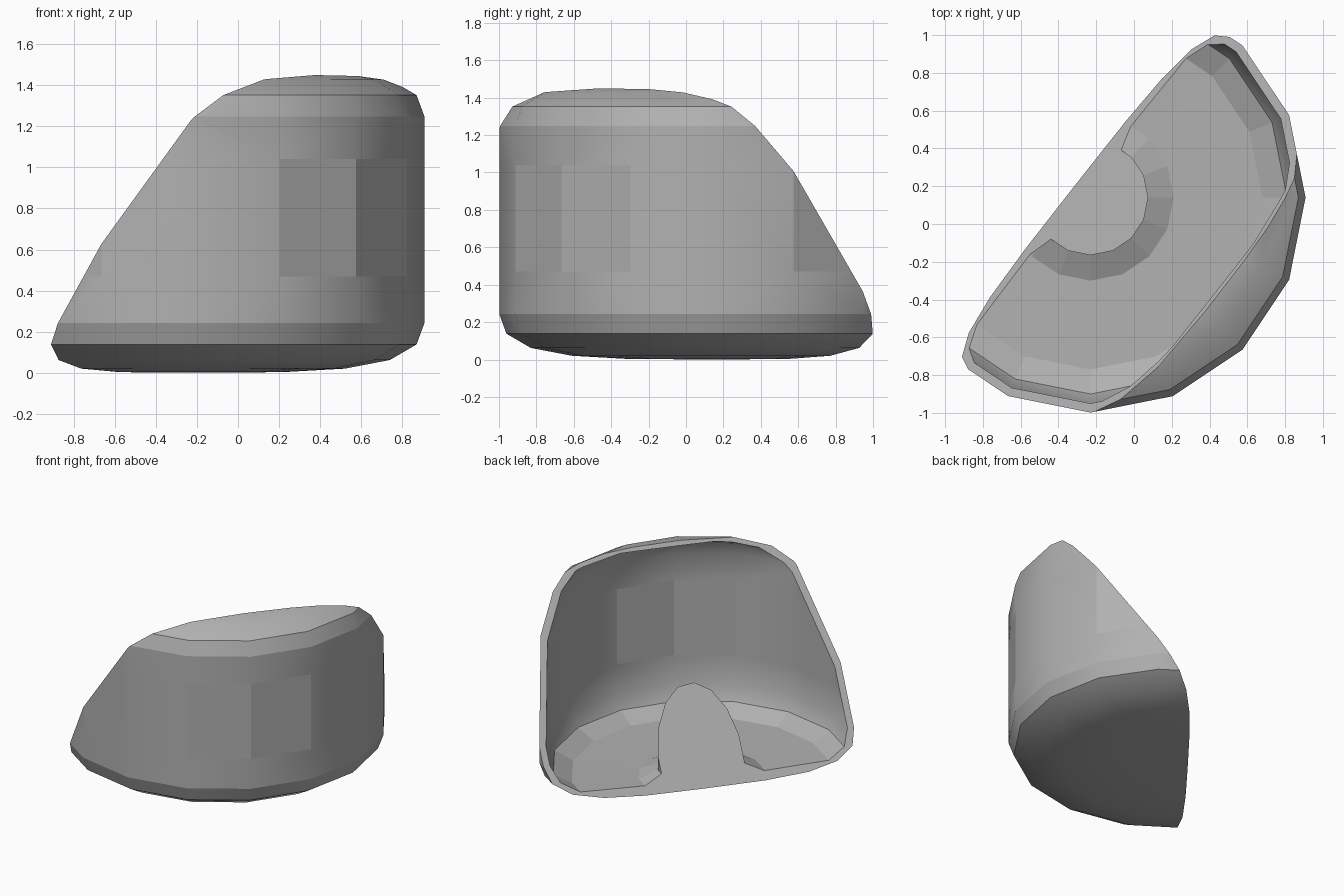
import bpy, bmesh
from math import radians, tau, atan2, degrees
from mathutils import Vector

if "Cube" in bpy.data.objects:
    bpy.data.objects.remove(bpy.data.objects["Cube"])

CENTER = Vector((-0.23, 0.14, 0))   # axis of the 16-sided drum
TOP = 1.49                          # full height before the slanted cut
SIDES = 16


def full_profile(half, wall_r):
    """Lower half, the two rings of the wall's middle band, then the mirrored half."""
    return half + [(wall_r, 0.47), (wall_r, 1.04)] + [(r, TOP - z) for r, z in reversed(half)]


def revolve(bm, profile, closed):
    verts = [bm.verts.new((r, 0, z)) for r, z in profile]
    edges = [bm.edges.new(p) for p in zip(verts, verts[1:])]
    if closed:
        edges.append(bm.edges.new((verts[-1], verts[0])))
    bmesh.ops.spin(bm, geom=verts + edges, cent=(0, 0, 0), axis=(0, 0, 1),
                   angle=tau, steps=SIDES, use_duplicate=False)


bm = bmesh.new()
# outer skin: straight wall, beveled rim, gently domed ends
revolve(bm, full_profile([(0, 0), (0.45, 0.003), (0.75, 0.02), (0.97, 0.062),
                          (1.10, 0.138), (1.138, 0.242)], 1.138), False)
# ring-shaped cavity around a solid central post
revolve(bm, full_profile([(0.305, 0.117), (0.44, 0.06), (0.91, 0.072),
                          (1.04, 0.14), (1.09, 0.245)], 1.09), True)
bmesh.ops.remove_doubles(bm, verts=bm.verts[:], dist=0.001)

# smooth shading, with flat panels on the wall and a faceted cavity floor
floor_faces = set()
for f in bm.faces:
    c = f.calc_center_median()
    a = degrees(atan2(c.y, c.x))
    band = 0.5 < c.z < 1.0 and c.xy.length > 0.9
    panel = band and (22.5 < abs(a) < 67.5 or 112.5 < abs(a) < 157.5)
    inside = all(min(abs(v.co.xy.length - r) for r in (0.305, 0.44, 0.91, 1.04, 1.09)) < 0.004
                 for v in f.verts)
    f.smooth = not (panel or (inside and (c.z < 0.16 or c.z > 1.33)))

# crisp shading change where the wall meets the bevels
bevel_edges = [e for e in bm.edges
               if all(v.co.xy.length > 1.12 and min(abs(v.co.z - 0.242), abs(v.co.z - TOP + 0.242)) < 0.002
                      for v in e.verts)]
for e in bevel_edges:
    e.smooth = False

# slanted cut, leaving solid walls
res = bmesh.ops.bisect_plane(bm, geom=bm.verts[:] + bm.edges[:] + bm.faces[:],
                             dist=1e-5, plane_co=(0, 0, 0.16),
                             plane_no=(-1.194, 0.939, 1), clear_outer=True)
rim = [e for e in bm.edges if e.is_boundary]
fill = bmesh.ops.triangle_fill(bm, edges=rim, use_beauty=True, use_dissolve=False,
                               normal=Vector((-1.194, 0.939, 1)).normalized())
for g in fill["geom"]:
    if isinstance(g, bmesh.types.BMFace):
        g.smooth = False
bmesh.ops.recalc_face_normals(bm, faces=bm.faces[:])
for e in bm.edges:
    if e.calc_face_angle(0) > radians(30):
        e.smooth = False
bmesh.ops.translate(bm, vec=CENTER, verts=bm.verts[:])

mesh = bpy.data.meshes.new("cut_drum")
bm.to_mesh(mesh)
bm.free()

# mid grey material
grey = bpy.data.materials.new("mid_grey")
grey.diffuse_color = (0.44, 0.44, 0.44, 1)
grey.use_nodes = True
grey.node_tree.nodes["Principled BSDF"].inputs["Base Color"].default_value = grey.diffuse_color
mesh.materials.append(grey)
bpy.context.collection.objects.link(bpy.data.objects.new("cut_drum", mesh))
